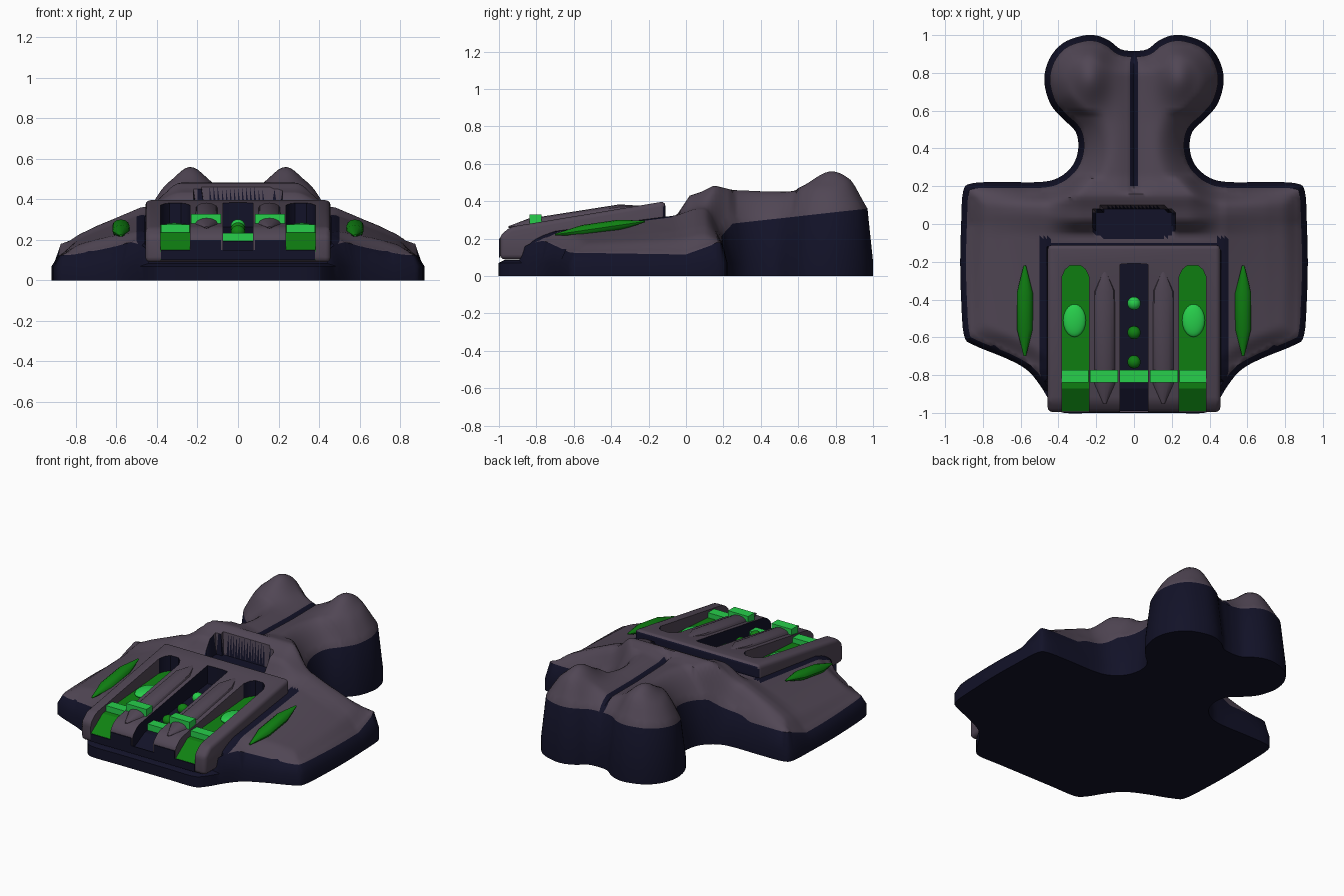
import bpy, bmesh, math
from mathutils import Vector, geometry

if "Cube" in bpy.data.objects:
    bpy.data.objects.remove(bpy.data.objects["Cube"])


def material(name, rgb):
    m = bpy.data.materials.new(name)
    m.diffuse_color = (*rgb, 1)
    m.use_nodes = True
    m.node_tree.nodes["Principled BSDF"].inputs["Base Color"].default_value = m.diffuse_color
    return m


GREY = material("plum_grey", (0.082, 0.062, 0.09))
NAVY = material("dark_navy", (0.006, 0.006, 0.021))
BRIGHT = material("bright_green", (0.02, 0.62, 0.07))
GREEN = material("deep_green", (0.005, 0.22, 0.006))


def interp(t, pts):
    if t <= pts[0][0]:
        return pts[0][1]
    for (a, p), (b, q) in zip(pts, pts[1:]):
        if t <= b:
            return p + (q - p) * (t - a) / (b - a)
    return pts[-1][1]


def smooth(t):
    t = min(1, max(0, t))
    return t * t * (3 - 2 * t)


def make(name, verts, faces, mats):
    me = bpy.data.meshes.new(name)
    me.from_pydata(verts, [], faces)
    bm = bmesh.new()
    bm.from_mesh(me)
    bmesh.ops.recalc_face_normals(bm, faces=bm.faces)
    bm.to_mesh(me)
    bm.free()
    for m in mats:
        me.materials.append(m)
    ob = bpy.data.objects.new(name, me)
    bpy.context.collection.objects.link(ob)
    return ob


def activate(ob):
    bpy.ops.object.select_all(action='DESELECT')
    ob.select_set(True)
    bpy.context.view_layer.objects.active = ob


def shade(ob, deg=40):
    activate(ob)
    bpy.ops.object.shade_smooth_by_angle(angle=math.radians(deg))


def loft(name, rings, mats):
    n = len(rings[0])
    verts = [v for r in rings for v in r]
    faces = [(k*n+i, k*n+(i+1) % n, (k+1)*n+(i+1) % n, (k+1)*n+i)
             for k in range(len(rings)-1) for i in range(n)]
    faces += [tuple(range(n)), tuple(range((len(rings)-1)*n, len(rings)*n))]
    return make(name, verts, faces, mats)


def side_prism(name, prof, x0, x1, mat):
    return loft(name, [[(x, y, z) for y, z in prof] for x in (x0, x1)], [mat])


def box(name, x0, x1, y0, y1, z0, z1, mat):
    return side_prism(name, [(y0, z0), (y1, z0), (y1, z1), (y0, z1)], x0, x1, mat)


def spindle(name, x, y0, z0, y1, z1, taper, rx, rz, mat):
    rings = []
    for t, s in ((0, .15), (taper, 1), (1-taper, 1), (1, .15)):
        y, z = y0 + (y1-y0)*t, z0 + (z1-z0)*t
        rings.append([(x + rx*s*math.cos(a), y, z + rz*s*math.sin(a))
                      for a in [2*math.pi*i/12 for i in range(12)]])
    shade(loft(name, rings, [mat]), 35)


def ball(name, loc, r, mat):
    bpy.ops.mesh.primitive_uv_sphere_add(segments=20, ring_count=10, radius=1, location=loc)
    ob = bpy.context.object
    ob.name, ob.scale = name, r
    ob.data.materials.append(mat)
    bpy.ops.object.shade_smooth()


# Hull plan outline, right half, smoothed then mirrored
half = [(0, -1), (.2, -1), (.37, -1), (.43, -.96), (.5, -.85), (.57, -.77), (.68, -.71), (.85, -.64),
        (.9, -.59), (.915, -.4), (.92, -.2), (.915, 0), (.905, .17), (.86, .215), (.7, .222), (.5, .222),
        (.4, .245), (.325, .31), (.295, .4), (.31, .49), (.38, .56), (.445, .64), (.475, .76), (.45, .87),
        (.38, .955), (.28, .995), (.2, .998), (.13, .97), (.07, .925), (0, .915)]
right = []
for i in range(len(half) - 1):
    p0, p1, p2, p3 = [Vector(half[min(max(j, 0), len(half)-1)]) for j in range(i-1, i+3)]
    for t in (0, .25, .5, .75):
        right.append(.5*(2*p1 + (p2-p0)*t + (2*p0-5*p1+4*p2-p3)*t*t + (3*p1-p0-3*p2+p3)*t**3))
right.append(Vector(half[-1]))
outline = right + [Vector((-p.x, p.y)) for p in right[-2:0:-1]]
N = len(outline)


def edge_info(p):
    """Distance to the outline and whether the point lies inside."""
    best, inside = 9, False
    for i in range(N):
        a, b = outline[i-1], outline[i]
        ab = b - a
        t = min(1, max(0, (p-a).dot(ab) / ab.length_squared))
        best = min(best, (p - a - ab*t).length)
        if (a.y > p.y) != (b.y > p.y) and p.x < a.x + ab.x*(p.y-a.y)/ab.y:
            inside = not inside
    return best, inside


def in_pit(x, y):
    return (x/.22)**4 + ((y-.005)/.085)**4 < 1


def height(x, y, d):
    x = abs(x)
    # skirt top line
    e = interp(y, [(-1, .085), (-.93, .095), (-.85, .17), (-.76, .19), (-.62, .125), (0, .115),
                   (.15, .17), (.25, .28), (.97, .36)])
    if y < .3:
        e = min(e, .18 + max(0, .6 - x)*.5)
    if d < .03:
        return .07 + (e - .07)*d/.03
    if x < .45 and y < -.12:
        return .085
    # wings, central hump and two rear lobes
    ridge = interp(y, [(-1, .1), (-.93, .1), (-.87, .18), (-.8, .22), (-.7, .24), (-.05, .325), (.05, .36)])
    rim = interp(y, [(-.62, .14), (0, .15), (.2, .19)])
    top = interp(x, [(.48, ridge), (.7, rim + (ridge-rim)*.52), (.9, rim)])
    crest = interp(y, [(-.07, .31), (-.04, .34), (.02, .43), (.08, .45), (.15, .485), (.25, .46),
                       (.55, .45), (.97, .45)])
    if y > -.07:
        k = 1 - smooth((x - .28)/.2) if y < .3 else 1
        top += (crest - top)*k
    top += .11*math.exp(-((x-.235)/.1)**2 - ((y-.78)/.14)**2)
    if y > .18:
        top -= .025*math.exp(-(x/.06)**2) + (.02 if x < .015 else 0)
    if in_pit(x, y):
        top = .32
    r = .16 if .25 < y < .6 else .1
    return e + (max(top, e) - e)*math.sin(min(1, (d-.03)/r)*math.pi/2)


# Hull: outline, inset rim and an inner grid, triangulated and raised
pts = list(outline)
for i in range(N):
    t = (outline[(i+1) % N] - outline[i-1]).normalized()
    q = outline[i] + Vector((-t.y, t.x))*.0305
    if edge_info(q)[0] > .026:
        pts.append(q)
for i in range(-46, 47):
    for j in range(-50, 51):
        q = Vector((i*.02, j*.02))
        d, inside = edge_info(q)
        if inside and d > .042:
            pts.append(q)
v2, _, f2, _, _, _ = geometry.delaunay_2d_cdt(pts, [(i, (i+1) % N) for i in range(N)], [], 1, 1e-5)
verts, mats = [], []
for p in v2:
    d = edge_info(p)[0]
    verts.append((p.x, p.y, height(p.x, p.y, 0 if d < 1e-4 else d)))
for f in f2:
    c = sum((v2[i] for i in f), Vector((0, 0))) / len(f)
    x, y = abs(c.x), c.y
    dark = (edge_info(c)[0] < .027 or (.44 < x < .5 and y < -.07) or (x < .45 and y < -.1)
            or (x < .02 and y > .2) or in_pit(x, y))
    mats.append(1 if dark else 0)
faces = [tuple(f) for f in f2]
base = len(verts)
verts += [(p.x, p.y, 0) for p in outline]
faces += [(i, (i+1) % N, base + (i+1) % N, base + i) for i in range(N)]
faces.append(tuple(range(base, base + N)))
hull = make("hull", verts, faces, [GREY, NAVY])
for p in hull.data.polygons:
    p.material_index = mats[p.index] if p.index < len(mats) else 1
shade(hull, 50)

# Sloped deck with three open slots
deck = side_prism("deck", [(-.995, .09), (-.995, .215), (-.94, .263), (-.11, .4), (-.11, .09)],
                  -.457, .457, GREY)
deck.data.materials.append(NAVY)
bev = deck.modifiers.new("round", 'BEVEL')
bev.width, bev.segments, bev.limit_method = .025, 3, 'ANGLE'


def slot(name, cx, w, y_end, r):
    plan = [(cx-w, -1.1), (cx+w, -1.1), (cx+w, y_end-r), (cx+w*.75, y_end-r*.35), (cx+w*.4, y_end),
            (cx-w*.4, y_end), (cx-w*.75, y_end-r*.35), (cx-w, y_end-r)]
    ob = loft(name, [[(x, y, z) for x, y in plan] for z in (.115 if cx == 0 else .14, .7)], [GREY])
    ob.hide_render = True
    m = deck.modifiers.new(name, 'BOOLEAN')
    m.operation, m.object, m.solver = 'DIFFERENCE', ob, 'EXACT'
    return ob


cutters = [slot("slot_cutter_left", -.31, .072, -.22, .06), slot("slot_cutter_right", .31, .072, -.22, .06),
           slot("slot_cutter_middle", 0, .075, -.21, .004)]
activate(deck)
for m in list(deck.modifiers):
    bpy.ops.object.modifier_apply(modifier=m.name)
for c in cutters:
    bpy.data.objects.remove(c)
for p in deck.data.polygons:
    c, n = p.center, p.normal
    end_wall = n.y < -.4 and -.4 < c.y
    mid_wall = abs(n.x) > .5 and abs(c.x) < .09
    rear = n.y > .7 and c.y > -.15
    p.material_index = int(end_wall or mid_wall or rear)
shade(deck, 35)
box("front_panel", -.38, .38, -.999, -.994, .1, .15, NAVY)
side_prism("middle_floor", [(-.2, .1), (-.2, .265), (-.87, .19), (-.99, .13), (-.99, .1)], -.08, .08, NAVY)

for s, side in ((-1, "left"), (1, "right")):
    xs = lambda a, b: sorted((s*a, s*b))
    # Slot floors, cushions and cross stripes
    side_prism("slot_floor_" + side, [(-.2, .1), (-.2, .28), (-.87, .235), (-.992, .15), (-.992, .1)],
               *xs(.236, .384), GREEN)
    ball("floor_dome_" + side, (s*.315, -.51, .26), (.06, .088, .025), BRIGHT)
    box("floor_stripe_" + side, *xs(.24, .38), -.838, -.772, .22, .275, BRIGHT)
    box("rib_stripe_" + side, *xs(.085, .232), -.838, -.772, .28, .328, BRIGHT)
    box("front_panel_" + side, *xs(.085, .235), -.999, -.994, .14, .2, NAVY)
    # Raised ribs on the deck and lamps on the wings
    spindle("deck_rib_" + side, s*.155, -.95, .262, -.25, .372, .15, .055, .028, GREY)
    spindle("wing_lamp_" + side, s*.578, -.7, .222, -.22, .292, .3, .042, .03, GREEN)
box("middle_stripe", -.075, .075, -.838, -.772, .19, .235, BRIGHT)
for i, (y, z) in enumerate(((-.42, .27), (-.575, .255), (-.73, .24))):
    ball("bead_%d" % (i+1), (0, y, z), (.035, .035, .032), BRIGHT if i == 0 else GREEN)
